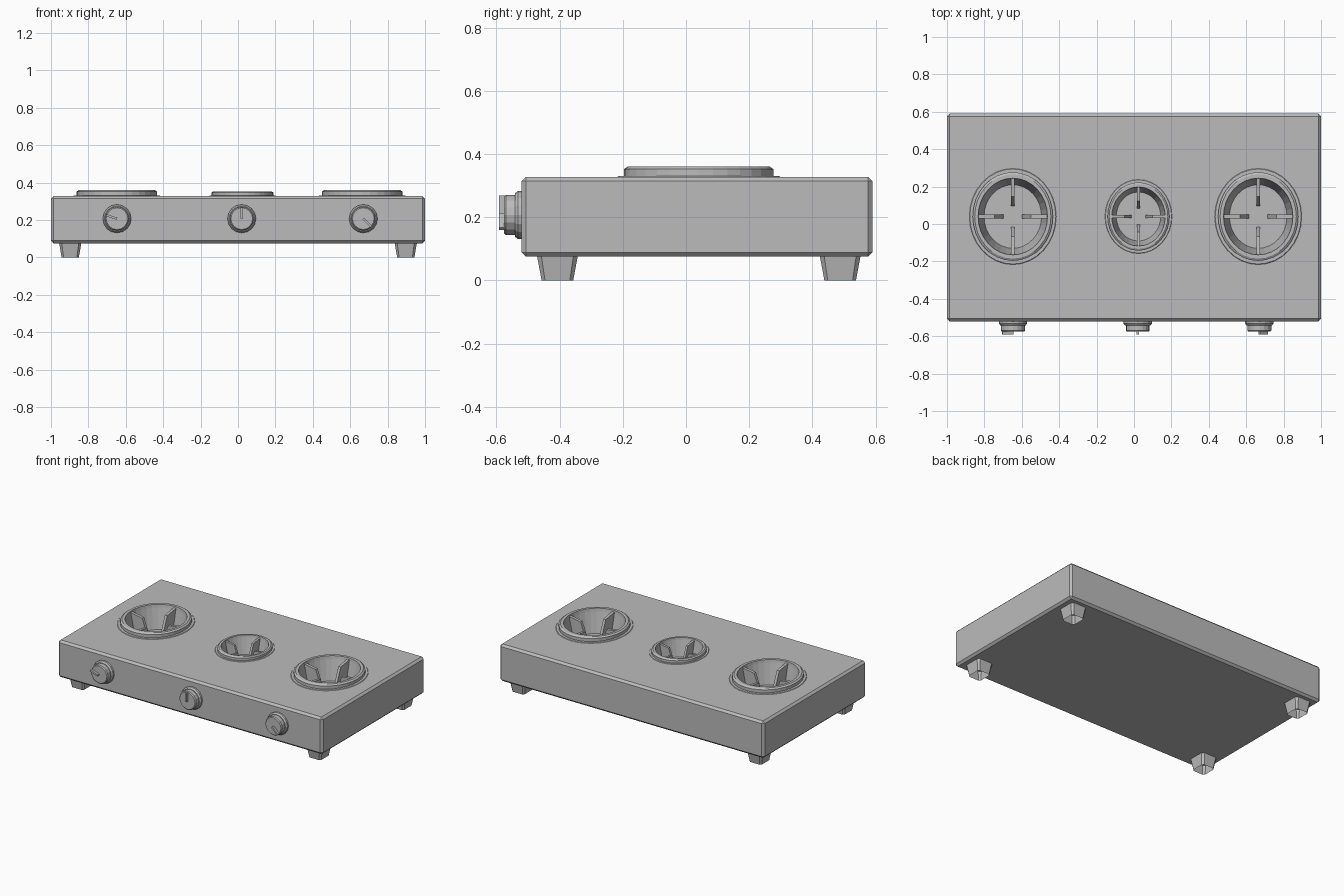
import bpy, bmesh, math
from mathutils import Matrix, Vector

cube = bpy.data.objects.get("Cube")
if cube:
    bpy.data.objects.remove(cube, do_unlink=True)

metal = bpy.data.materials.new("brushed_grey")
metal.use_nodes = True
metal.diffuse_color = (0.5, 0.5, 0.5, 1)
metal.node_tree.nodes["Principled BSDF"].inputs["Base Color"].default_value = (0.5, 0.5, 0.5, 1)


def finish(name, bm, matrix=Matrix()):
    bmesh.ops.transform(bm, matrix=matrix, verts=bm.verts)
    bmesh.ops.recalc_face_normals(bm, faces=bm.faces)
    mesh = bpy.data.meshes.new(name)
    bm.to_mesh(mesh)
    bm.free()
    mesh.materials.append(metal)
    obj = bpy.data.objects.new(name, mesh)
    bpy.context.collection.objects.link(obj)
    return obj


def box(lo, hi, bevel=0):
    lo, hi = Vector(lo), Vector(hi)
    bm = bmesh.new()
    bmesh.ops.create_cube(bm, size=1, matrix=Matrix.Translation((lo + hi) / 2) @ Matrix.Diagonal((*(hi - lo), 1)))
    if bevel:
        bmesh.ops.bevel(bm, geom=bm.edges[:], offset=bevel, segments=1, affect='EDGES')
    return bm


def lathe(profile, sides):
    """Revolve (radius, height) points about z; radius 0 closes an end."""
    bm = bmesh.new()
    pts = [bm.verts.new((r, 0, z)) for r, z in profile]
    edges = [bm.edges.new(pair) for pair in zip(pts, pts[1:])]
    bmesh.ops.spin(bm, geom=pts + edges, axis=(0, 0, 1), cent=(0, 0, 0),
                   angle=math.tau, steps=sides, use_duplicate=False)
    bmesh.ops.remove_doubles(bm, verts=bm.verts, dist=0.0005)
    return bm


def prism(outline, thickness):
    """Extrude an outline in the xz plane symmetrically along y."""
    bm = bmesh.new()
    face = bm.faces.new([bm.verts.new((x, -thickness / 2, z)) for x, z in outline])
    out = bmesh.ops.extrude_face_region(bm, geom=[face])
    moved = [g for g in out["geom"] if isinstance(g, bmesh.types.BMVert)]
    bmesh.ops.translate(bm, verts=moved, vec=(0, thickness, 0))
    return bm


TOP = 0.328
body = finish("body", box((-1, -0.52, 0.075), (1, 0.59, TOP), 0.014))

# Burners: raised oval collar, sunken bowl and four pan supports
RIM = [(0.257, 0), (0.254, 0.003), (0.237, 0.003), (0.237, 0.024), (0.225, 0.032),
       (0.205, 0.032), (0.202, 0.012), (0.17, -0.125), (0, -0.125)]
SUPPORT = [(0.204, 0.022), (0.108, 0.008), (0.055, -0.125), (0.168, -0.125), (0.2, 0.0)]
for side, x, size in (("right", -0.648, 1), ("middle", 0.024, 0.77), ("left", 0.664, 1)):
    place = Matrix.Translation((x, 0.04, TOP)) @ Matrix.Diagonal((0.905 * size, size, size, 1))
    finish(side + "_burner_bowl", lathe(RIM, 32), place)
    for i in range(4):
        turn = Matrix.Rotation(i * math.pi / 2, 4, 'Z')
        finish(f"{side}_pan_support_{i + 1}", prism(SUPPORT, 0.02), place @ turn)

    # Opening in the top plate
    cutter = finish("cutter", lathe([(0, 0.05), (0.22, 0.05), (0.22, -0.14), (0, -0.14)], 32), place)
    cutter.hide_render = True
    mod = body.modifiers.new("opening", 'BOOLEAN')
    mod.operation, mod.object, mod.solver = 'DIFFERENCE', cutter, 'EXACT'
    bpy.context.view_layer.objects.active = body
    bpy.ops.object.modifier_apply(modifier=mod.name)
    bpy.data.objects.remove(cutter, do_unlink=True)

# Control knobs on the front, each with a pointer at its own angle
KNOB = [(0, 0), (0.076, 0), (0.076, 0.012), (0.068, 0.022), (0.064, 0.022),
        (0.064, 0.05), (0.058, 0.056), (0, 0.056)]
for side, x, angle in (("right", -0.647, 162), ("middle", 0.02, 90), ("left", 0.67, -45)):
    place = Matrix.Translation((x, -0.52, 0.207)) @ Matrix.Rotation(math.pi / 2, 4, 'X')
    finish(side + "_knob", lathe(KNOB, 16), place)
    pointer = box((0, -0.006, 0.05), (0.061, 0.006, 0.072))
    finish(side + "_knob_pointer", pointer, place @ Matrix.Rotation(math.radians(angle), 4, 'Z'))

# Hollow tapered feet with chamfered corners
for side, x in (("right", -0.897), ("left", 0.897)):
    for end, y in (("front", -0.407), ("back", 0.488)):
        bm = box((-0.06, -0.065, 0), (0.06, 0.065, 0.08))
        upright = [e for e in bm.edges if abs(e.verts[0].co.z - e.verts[1].co.z) > 0.05]
        bmesh.ops.bevel(bm, geom=upright, offset=0.014, segments=1, affect='EDGES')
        bm.normal_update()
        bmesh.ops.delete(bm, geom=[f for f in bm.faces if abs(f.normal.z) > 0.9], context='FACES')
        for v in bm.verts:
            if v.co.z < 0.01:
                v.co.x *= 0.77
                v.co.y *= 0.77
        finish(f"{end}_{side}_foot", bm, Matrix.Translation((x, y, 0)))
